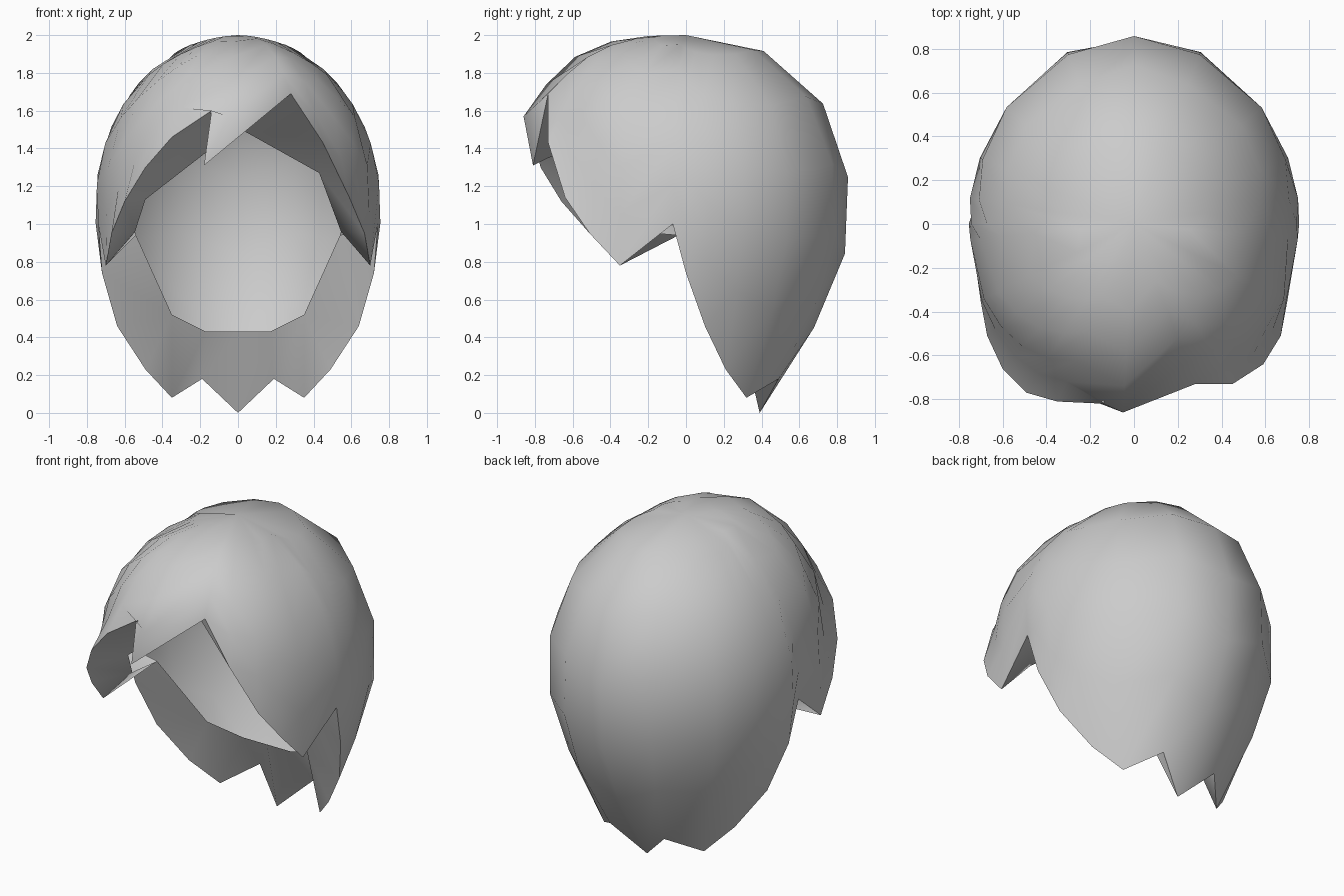
import bpy, bmesh
from mathutils import Vector

if "Cube" in bpy.data.objects:
    bpy.data.objects.remove(bpy.data.objects["Cube"])

CENTRE = Vector((0, 0, 1.1))
STEPS = 6

# Inner opening around the face and neck
BROW = (0, -.40, 1.51)
TEMPLE_R, TEMPLE_L = (.43, -.30, 1.27), (-.49, -.40, 1.13)
EAR_FRONT, EAR_BACK = (.545, -.28, .96), (.54, -.04, .94)
NAPE_SIDE, NAPE = (.35, .19, .52), (.17, .29, .43)

# Parting: both sides of the fringe split leave the shell at this point
PARTING = (-.05, -.86, 1.57)
SPLIT = [(-.14, -.82, 1.60), (-.18, -.81, 1.31)]

# Jagged hem: (outer point, inner point it turns in to)
fringe_right = [((.28, -.73, 1.69), BROW), ((.45, -.73, 1.43), TEMPLE_R),
                ((.59, -.64, 1.14), TEMPLE_R)]
fringe_left = [((-.60, -.66, 1.12), TEMPLE_L), ((-.49, -.77, 1.30), TEMPLE_L),
               ((-.35, -.81, 1.46), TEMPLE_L), (SPLIT[0], BROW), (SPLIT[1], BROW)]
side = [((.67, -.51, .95), EAR_FRONT), ((.70, -.35, .78), EAR_FRONT),
        ((.74, -.07, 1.0), EAR_BACK), ((.72, 0, .74), EAR_BACK),
        ((.64, .10, .46), NAPE_SIDE), ((.49, .21, .23), NAPE_SIDE),
        ((.35, .32, .08), NAPE_SIDE), ((.19, .49, .18), NAPE)]


def flip(p):
    return (-p[0], p[1], p[2])


hem = (fringe_right + side + [((0, .39, 0), (0, .29, .43))]
       + [(flip(a), flip(b)) for a, b in reversed(side)] + fringe_left)


def radius(d):
    """Distance from the centre to the rounded skull surface along d."""
    p = 2.9 if d.y < 0 else 2.2
    f = ((abs(d.y) / .865) ** p + (abs(d.z) / .9) ** p) ** (2 / p) + (d.x / .755) ** 2
    return f ** -.5


bm = bmesh.new()
cache = {}


def vert(p):
    key = tuple(round(c, 4) for c in p)
    if key not in cache:
        cache[key] = bm.verts.new(p)
    return cache[key]


def face(*vs):
    vs = list(dict.fromkeys(vs))
    if len(vs) > 2:
        bm.faces.new(vs)


def strand(tip, steps=STEPS):
    """Column of vertices from the crown down to a hem point."""
    if tip in SPLIT:
        return strand(PARTING, STEPS - 1) + [vert(tip)]
    v = Vector(tip) - CENTRE
    end, up = v.normalized(), Vector((0, 0, 1))
    fit = v.length / radius(end)
    col = []
    for i in range(steps + 1):
        t = i / steps
        d = up.slerp(end, t)
        col.append(vert(CENTRE + d * radius(d) * (1 + (fit - 1) * t ** 12)))
    return col


# Outer shell, then the turned-in underside
columns = [strand(a) for a, b in hem]
inner = [vert(b) for a, b in hem]
for i in range(len(hem)):
    j = (i + 1) % len(hem)
    a, b = columns[i], columns[j]
    for k in range(STEPS):
        face(a[k + 1], b[k + 1], b[k], a[k])
    face(b[-1], a[-1], inner[i], inner[j])

mesh = bpy.data.meshes.new("hair")
bm.to_mesh(mesh)
bm.free()
hair = bpy.data.objects.new("hair", mesh)
bpy.context.collection.objects.link(hair)
bpy.context.view_layer.objects.active = hair
hair.select_set(True)
bpy.ops.object.shade_smooth_by_angle(angle=1.1)
